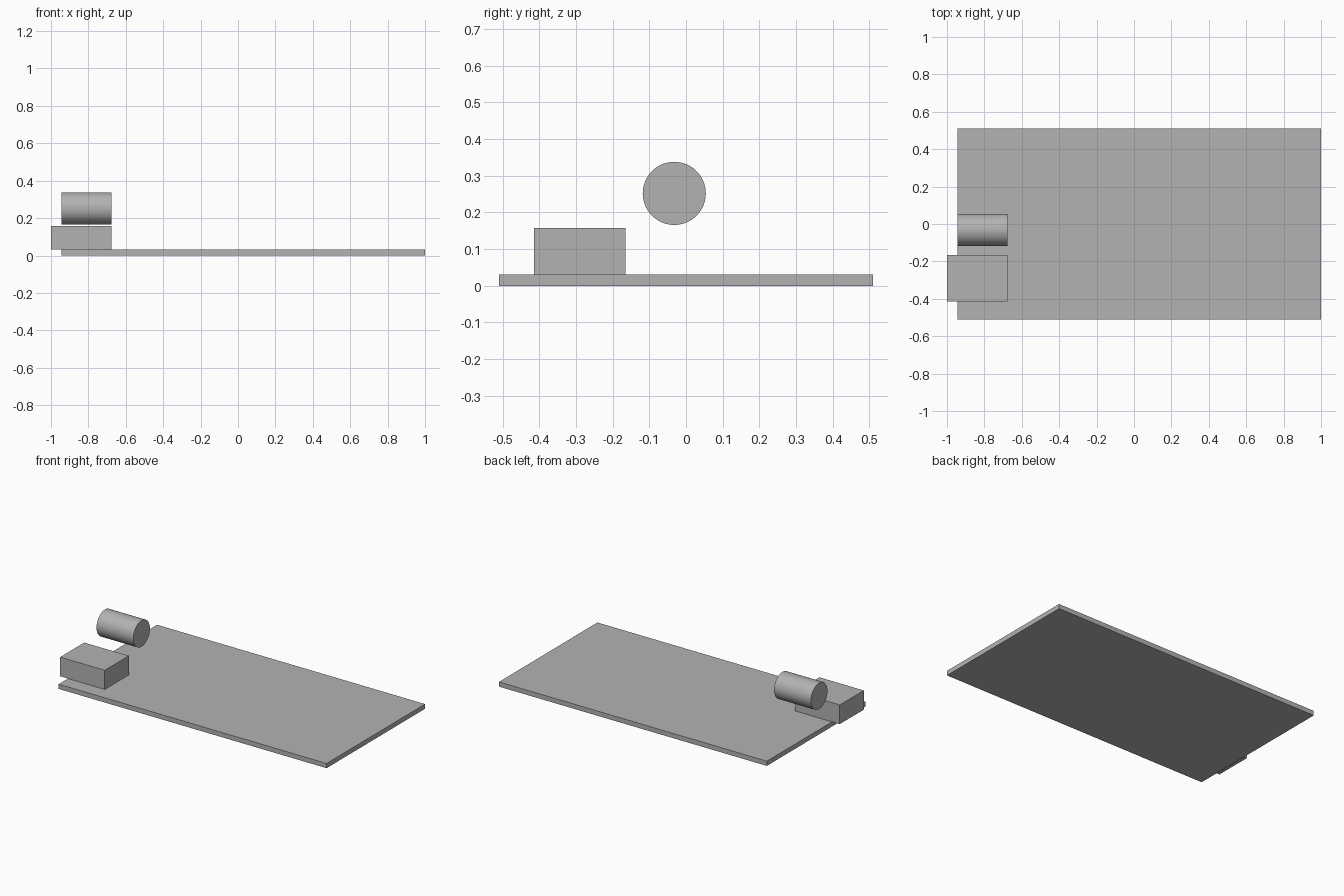
import bpy
from math import radians

cube = bpy.data.objects.get("Cube")
if cube:
    bpy.data.objects.remove(cube, do_unlink=True)

# One plain grey for every part
grey = bpy.data.materials.new("plain_grey")
grey.use_nodes = True
colour = (0.45, 0.45, 0.45, 1)
grey.diffuse_color = colour
grey.node_tree.nodes["Principled BSDF"].inputs["Base Color"].default_value = colour


def finish(name):
    obj = bpy.context.object
    obj.name = name
    obj.data.materials.append(grey)
    bpy.ops.object.transform_apply(location=False, rotation=True, scale=True)
    return obj


def box(name, low, high):
    centre = [(a + b) / 2 for a, b in zip(low, high)]
    bpy.ops.mesh.primitive_cube_add(size=1, location=centre)
    bpy.context.object.scale = [b - a for a, b in zip(low, high)]
    return finish(name)


thickness = 0.031
inner_end = -0.677
plate_edge = -0.944

# Flat base plate
box("base_plate", (plate_edge, -0.51, 0), (1, 0.51, thickness))

# Block resting on the plate and overhanging its right edge
box("side_block", (-1, -0.414, thickness), (inner_end, -0.165, 0.157))

# Floating cylinder lying along x
bpy.ops.mesh.primitive_cylinder_add(
    vertices=64, radius=0.086, depth=inner_end - plate_edge,
    location=((inner_end + plate_edge) / 2, -0.032, 0.252),
    rotation=(0, radians(90), 0))
finish("cylinder")
bpy.ops.object.shade_smooth_by_angle(angle=radians(30))
